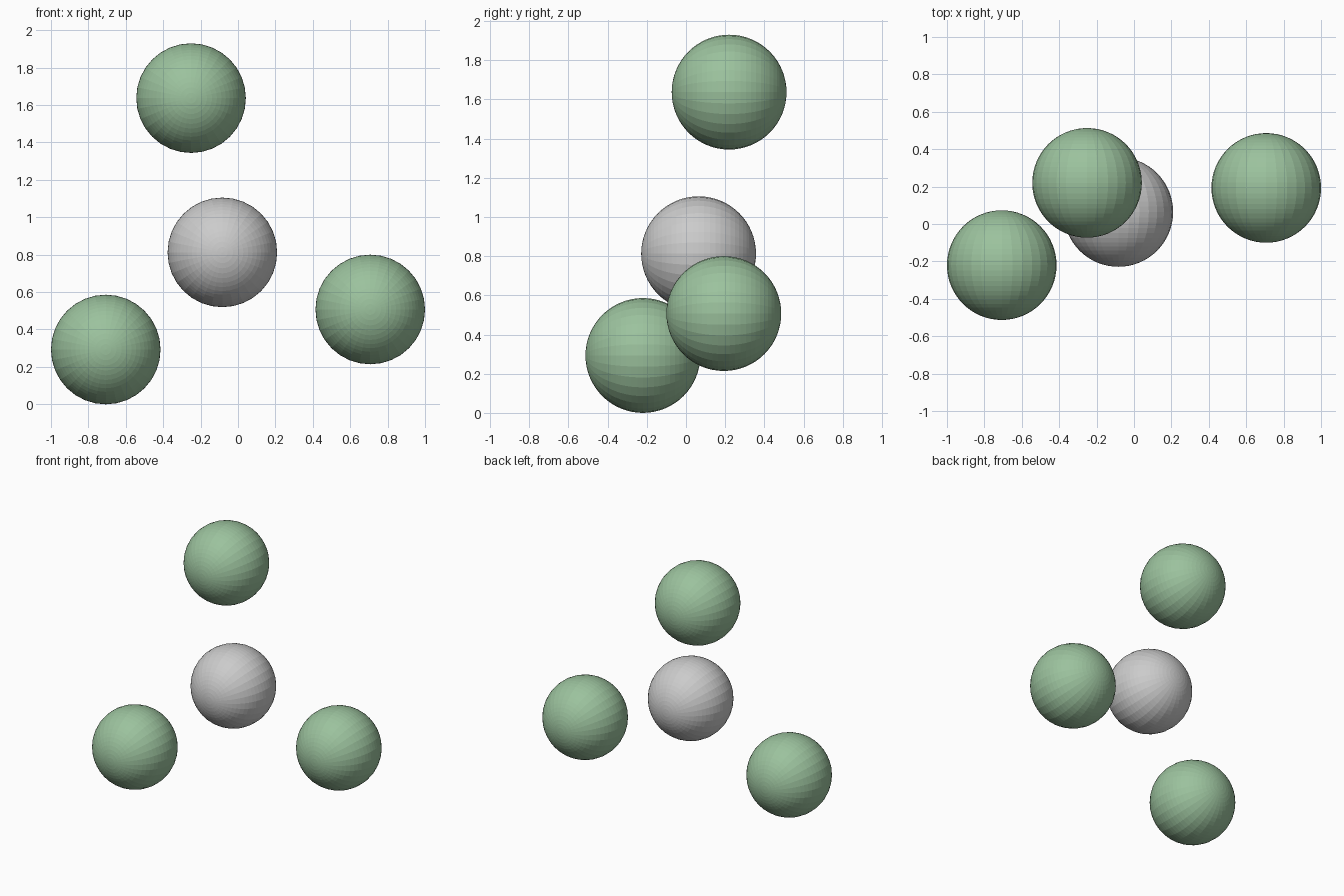
import bpy
from math import pi

if "Cube" in bpy.data.objects:
    bpy.data.objects.remove(bpy.data.objects["Cube"])

RADIUS = 0.293

green = bpy.data.materials.new("green")
green.diffuse_color = (0.33, 0.54, 0.34, 1)
green.use_nodes = True
green.node_tree.nodes["Principled BSDF"].inputs["Base Color"].default_value = green.diffuse_color


def ball(name, centre, material=None):
    # Faceted sphere with its poles along y
    bpy.ops.mesh.primitive_uv_sphere_add(
        segments=32, ring_count=32, radius=RADIUS,
        location=centre, rotation=(pi / 2, 0, 0))
    obj = bpy.context.object
    obj.name = name
    if material:
        obj.data.materials.append(material)


# Three outer balls
outer = {
    "left_ball": (-0.707, -0.22, 0.293),
    "right_ball": (0.707, 0.193, 0.507),
    "top_ball": (-0.251, 0.22, 1.637),
}
for name, centre in outer.items():
    ball(name, centre, green)

# Grey ball at the average of the outer three
ball("middle_ball", [sum(axis) / 3 for axis in zip(*outer.values())])
